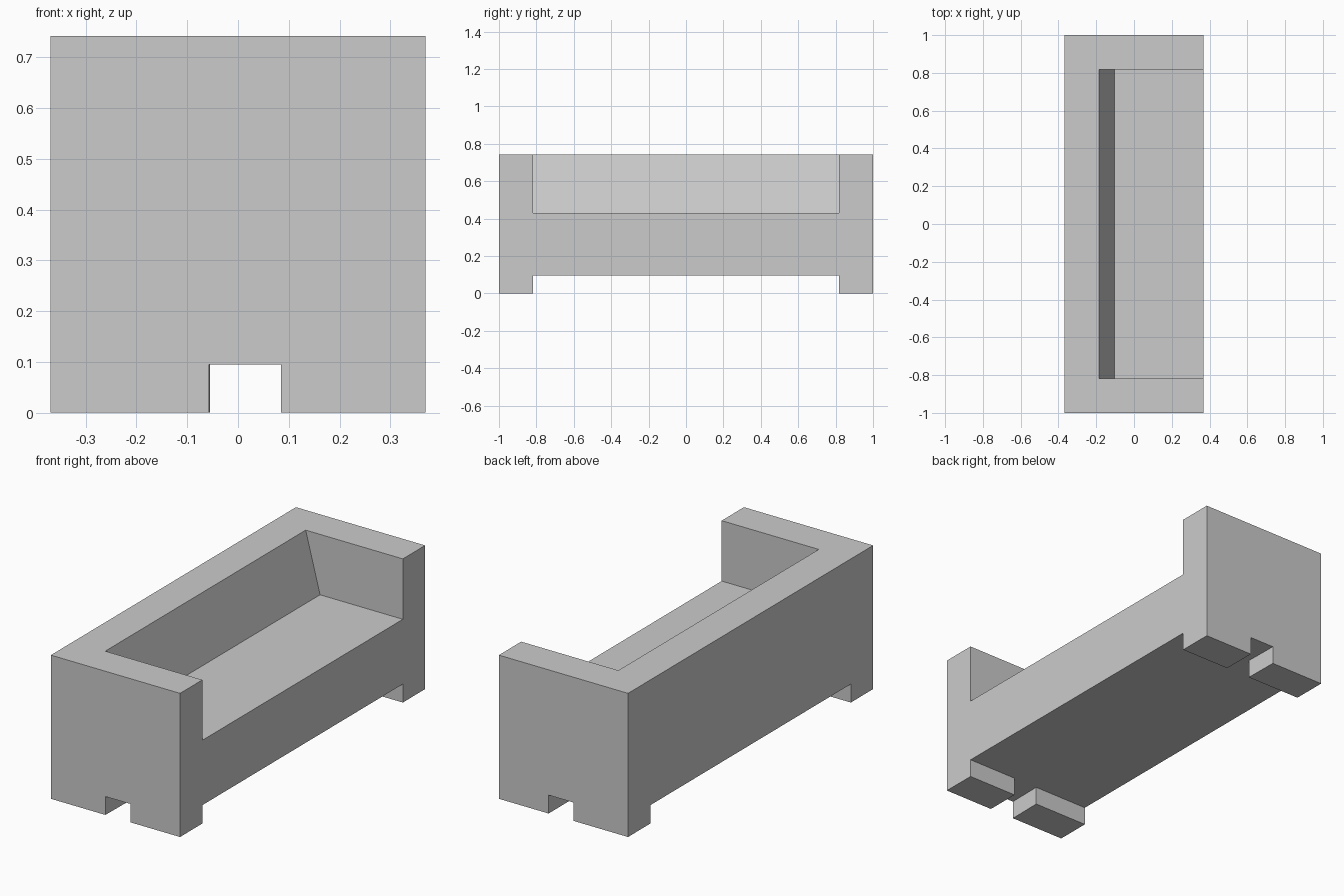
import bpy, bmesh
from mathutils import Vector

if "Cube" in bpy.data.objects:
    bpy.data.objects.remove(bpy.data.objects["Cube"])

HX, HY, TOP = 0.369, 1.0, 0.742      # half depth, half length, height
INNER, SEAT, CLEAR = 0.818, 0.43, 0.095  # inner arm face, seat height, underside height


def prism(name, points, offset):
    """Extrude a flat outline along an offset into a closed solid."""
    bm = bmesh.new()
    face = bm.faces.new([bm.verts.new(p) for p in points])
    geom = bmesh.ops.extrude_face_region(bm, geom=[face])["geom"]
    bmesh.ops.translate(bm, vec=Vector(offset),
                        verts=[g for g in geom if isinstance(g, bmesh.types.BMVert)])
    bmesh.ops.recalc_face_normals(bm, faces=bm.faces)
    mesh = bpy.data.meshes.new(name)
    bm.to_mesh(mesh)
    bm.free()
    obj = bpy.data.objects.new(name, mesh)
    bpy.context.collection.objects.link(obj)
    return obj


# Solid block for the whole couch
couch = prism("couch", [(-HX, -HY, 0), (HX, -HY, 0), (HX, HY, 0), (-HX, HY, 0)], (0, 0, TOP))

# Seat hollow with a sloping backrest, open at the front and top
slope = (0.186 - 0.104) / (TOP - SEAT)
hollow = [(0.5, SEAT), (-0.104, SEAT), (-0.104 - slope * (0.9 - SEAT), 0.9), (0.5, 0.9)]
seat_cutter = prism("seat_cutter", [(x, -INNER, z) for x, z in hollow], (0, 2 * INNER, 0))

# Space under the seat, with a notch through each end that leaves four feet
half = [(0.5, -INNER), (0.085, -INNER), (0.085, -1.1),
        (-0.059, -1.1), (-0.055, -INNER), (-0.5, -INNER)]
outline = half + [(x, -y) for x, y in reversed(half)]
foot_cutter = prism("foot_cutter", [(x, y, -0.1) for x, y in outline], (0, 0, 0.1 + CLEAR))

# Carve the block and bake the result
for cutter in (seat_cutter, foot_cutter):
    cutter.hide_render = True
    mod = couch.modifiers.new(cutter.name, "BOOLEAN")
    mod.operation, mod.solver, mod.object = "DIFFERENCE", "EXACT", cutter

depsgraph = bpy.context.evaluated_depsgraph_get()
carved = bpy.data.meshes.new_from_object(couch.evaluated_get(depsgraph))
couch.modifiers.clear()
couch.data = carved
for cutter in (seat_cutter, foot_cutter):
    bpy.data.objects.remove(cutter)
